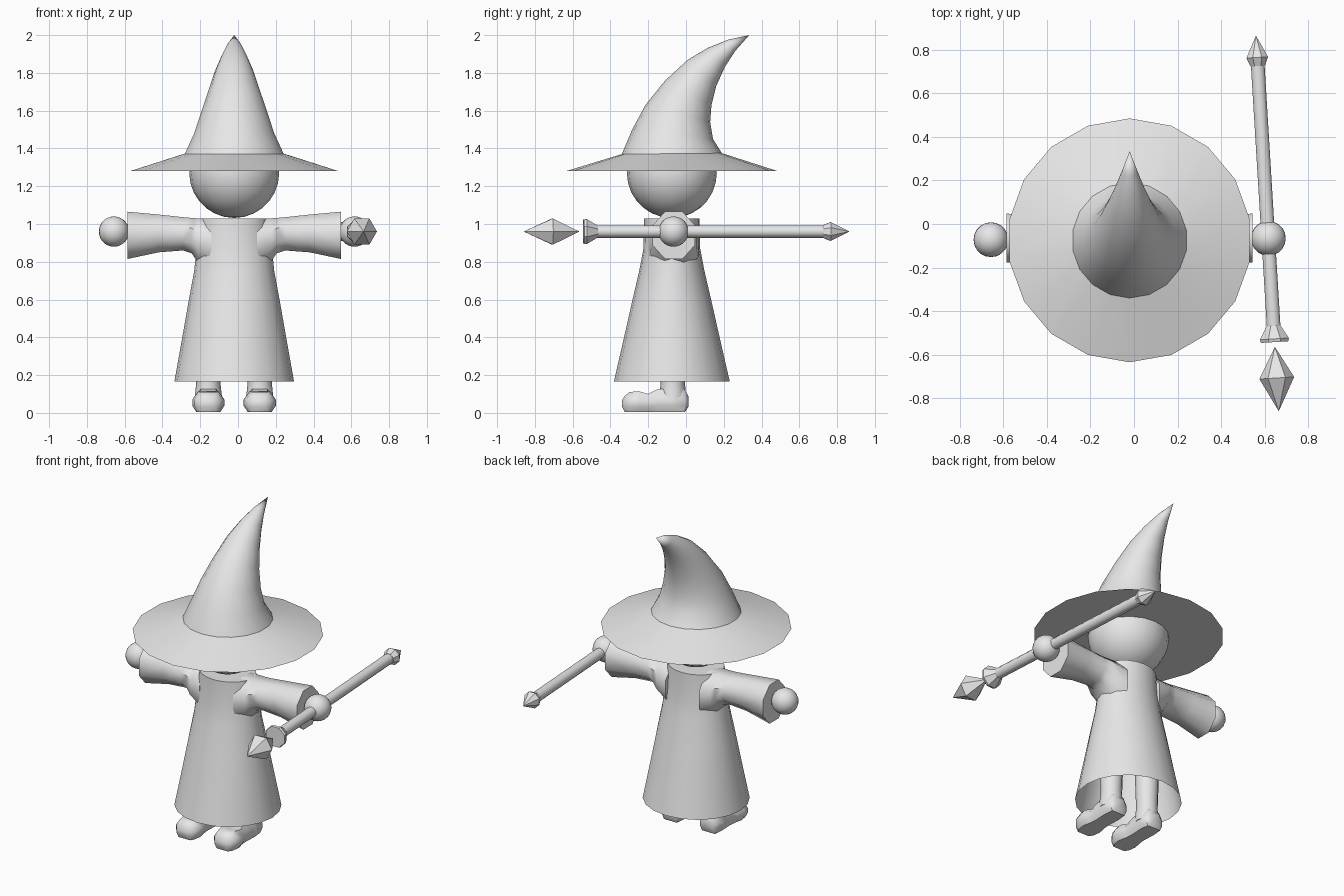
import bpy, bmesh, math
from mathutils import Vector

if "Cube" in bpy.data.objects:
    bpy.data.objects.remove(bpy.data.objects["Cube"])

CX, CY = -0.02, -0.075          # body axis
grey = bpy.data.materials.new("plain_grey")
grey.diffuse_color = (0.8, 0.8, 0.8, 1)
grey.use_nodes = True
grey.node_tree.nodes["Principled BSDF"].inputs["Base Color"].default_value = grey.diffuse_color


def finish(name, bm, smooth=None):
    """Turn a bmesh into a named object, smooth below the given angle."""
    bmesh.ops.remove_doubles(bm, verts=bm.verts, dist=0.0005)
    bmesh.ops.recalc_face_normals(bm, faces=bm.faces)
    me = bpy.data.meshes.new(name)
    bm.to_mesh(me)
    bm.free()
    me.materials.append(grey)
    ob = bpy.data.objects.new(name, me)
    bpy.context.collection.objects.link(ob)
    if smooth:
        bpy.ops.object.select_all(action='DESELECT')
        ob.select_set(True)
        bpy.context.view_layer.objects.active = ob
        bpy.ops.object.shade_smooth_by_angle(angle=math.radians(smooth))
    return ob


def ring(center, u, v, n, turn=0.0):
    """Ellipse of n points around center with half axes u and v."""
    c, u, v = Vector(center), Vector(u), Vector(v)
    angles = [2 * math.pi * (i + turn) / n for i in range(n)]
    return [c + u * math.cos(a) + v * math.sin(a) for a in angles]


def loft(name, rings, smooth=None, cap_start=True, cap_end=True):
    """Skin a list of equal rings."""
    bm = bmesh.new()
    rows = [[bm.verts.new(p) for p in r] for r in rings]
    n = len(rows[0])
    for a, b in zip(rows, rows[1:]):
        for i in range(n):
            j = (i + 1) % n
            bm.faces.new((a[i], a[j], b[j], b[i]))
    if cap_start:
        bm.faces.new(rows[0])
    if cap_end:
        bm.faces.new(rows[-1])
    return finish(name, bm, smooth)


def ball(name, center, r):
    bm = bmesh.new()
    bmesh.ops.create_uvsphere(bm, u_segments=20, v_segments=14, radius=r)
    bmesh.ops.translate(bm, verts=bm.verts, vec=center)
    return finish(name, bm, 40)


# Hat: flat-bottomed brim, then a cone that bends backwards
rings = [ring((CX, CY, 1.28), (0, 0.56, 0), (0.56, 0, 0), 18)]
hat_sides = [  # front y, front z, back y, back z
    (-0.34, 1.37, 0.19, 1.375), (-0.285, 1.50, 0.143, 1.45),
    (-0.215, 1.63, 0.128, 1.54), (-0.11, 1.76, 0.135, 1.63),
    (0.01, 1.87, 0.16, 1.73), (0.12, 1.935, 0.205, 1.83),
    (0.22, 1.975, 0.26, 1.915), (0.335, 2.0, 0.335, 2.0)]
for fy, fz, by, bz in hat_sides:
    d = Vector((0, by - fy, bz - fz)) / 2
    rings.append(ring((CX, (fy + by) / 2, (fz + bz) / 2), d,
                      (d.length, 0, 0), 18))
loft("hat", rings, 40, cap_end=False)

# Head
ball("head", (CX, CY, 1.27), 0.238)

# Robe, open at the hem
robe = [  # z, half width, half depth
    (0.165, 0.317, 0.307), (0.40, 0.275, 0.253), (0.60, 0.24, 0.208),
    (0.75, 0.212, 0.173), (0.87, 0.20, 0.15), (1.03, 0.175, 0.147)]
loft("robe", [ring((CX, CY, z), (rx, 0, 0), (0, ry, 0), 20)
              for z, rx, ry in robe], 40, cap_start=False)

# Sleeves, flared at the armpit and at the cuff
sleeve = [  # distance from body axis, bottom z, top z, half depth
    (0.12, 0.74, 1.03, 0.13), (0.195, 0.80, 1.03, 0.12),
    (0.225, 0.845, 1.032, 0.11), (0.27, 0.86, 1.036, 0.10),
    (0.40, 0.85, 1.05, 0.10), (0.565, 0.815, 1.065, 0.113)]
k = 1 / math.cos(math.pi / 8)
for side, label in ((-1, "left"), (1, "right")):
    loft("sleeve_" + label,
         [ring((CX + side * x, CY + 0.01, (lo + hi) / 2), (0, hy * k, 0),
               (0, 0, (hi - lo) / 2 * k), 8, 0.5)
          for x, lo, hi, hy in sleeve], 50)

# Hands
ball("hand_left", (-0.657, -0.072, 0.96), 0.08)
ball("hand_right", (0.617, -0.066, 0.96), 0.08)

# Boots: a shoe lofted from heel to toe, and a leg rising into the robe
shoe = [  # y, half width, top z
    (0.012, 0.040, 0.09), (-0.005, 0.062, 0.12), (-0.07, 0.070, 0.13),
    (-0.15, 0.064, 0.125), (-0.20, 0.070, 0.10), (-0.25, 0.085, 0.115),
    (-0.30, 0.075, 0.11), (-0.325, 0.055, 0.09), (-0.34, 0.03, 0.065)]
section = [(-0.75, 0), (0.75, 0), (1, 0.3), (1, 0.6), (0.62, 1),
           (-0.62, 1), (-1, 0.6), (-1, 0.3)]
for x, label in ((-0.157, "left"), (0.115, "right")):
    rows = []
    for i, (y, w, top) in enumerate(shoe):
        low = {0: 0.03, len(shoe) - 1: 0.035}.get(i, 0.005)
        rows.append([Vector((x + a * w, y, low + b * (top - low)))
                     for a, b in section])
    loft("shoe_" + label, rows, 48)
    leg = [(0.06, 0.075), (0.12, 0.068), (0.16, 0.064), (0.40, 0.072)]
    loft("leg_" + label, [ring((x, -0.07, z), (r, 0, 0), (0, r, 0), 12)
                          for z, r in leg], 40)

# Staff, slightly turned, held level in the right hand
tail = Vector((0.56, 0.865, 0.96))
axis = (Vector((0.665, -0.86, 0.96)) - tail).normalized()
across = Vector((-axis.y, axis.x, 0))


def staff_part(name, profile, n, turn, smooth=None):
    rows = [ring(tail + axis * d, across * r, (0, 0, r), n, turn)
            for d, r in profile]
    loft(name, rows, smooth, profile[0][1] > 0, profile[-1][1] > 0)


staff_part("staff_spike", [(0, 0), (0.10, 0.054), (0.14, 0.036)], 8, 0.5)
staff_part("staff_shaft", [(0.12, 0.033), (1.35, 0.033)], 10, 0.5, 40)
staff_part("staff_cup", [(1.335, 0.034), (1.395, 0.072), (1.41, 0.068)], 8, 0.5)
staff_part("staff_crystal", [(1.432, 0), (1.575, 0.08), (1.728, 0)], 6, 0)
